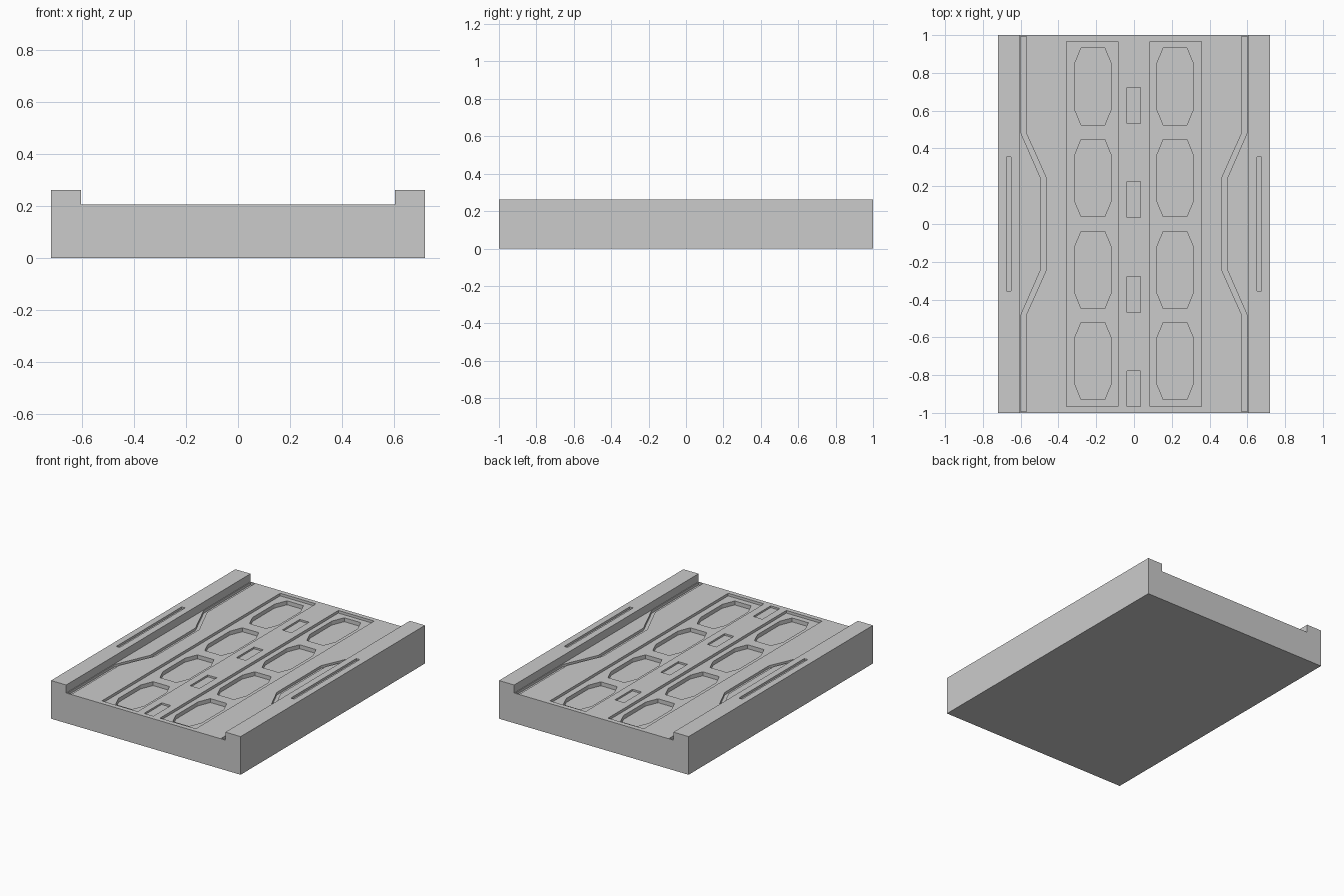
import bpy, bmesh

if "Cube" in bpy.data.objects:
    bpy.data.objects.remove(bpy.data.objects["Cube"])

FLOOR, RAIL = 0.207, 0.262


def prism(bm, pts, z0, z1):
    """Extrude an xy outline from z0 to z1."""
    base = bm.faces.new([bm.verts.new((x, y, z0)) for x, y in pts])
    ext = bmesh.ops.extrude_face_region(bm, geom=[base])
    for v in ext["geom"]:
        if isinstance(v, bmesh.types.BMVert):
            v.co.z = z1


def mirrored(pts):
    return [pts, [(-x, y) for x, y in pts]]


def rect(x0, x1, y0, y1):
    return [(x0, y0), (x1, y0), (x1, y1), (x0, y1)]


def make(name, bm):
    bmesh.ops.recalc_face_normals(bm, faces=bm.faces)
    me = bpy.data.meshes.new(name)
    bm.to_mesh(me)
    bm.free()
    ob = bpy.data.objects.new(name, me)
    bpy.context.collection.objects.link(ob)
    return ob


# Deck with raised side rails, extruded along y
bm = bmesh.new()
profile = [(-0.72, 0), (0.72, 0), (0.72, RAIL), (0.605, RAIL), (0.605, FLOOR),
           (-0.605, FLOOR), (-0.605, RAIL), (-0.72, RAIL)]
face = bm.faces.new([bm.verts.new((x, -1, z)) for x, z in profile])
ext = bmesh.ops.extrude_face_region(bm, geom=[face])
bmesh.ops.translate(bm, vec=(0, 2, 0),
                    verts=[v for v in ext["geom"] if isinstance(v, bmesh.types.BMVert)])
deck = make("floor_deck", bm)

# Shallow recesses: long panels, bent channels, centre slots, rail slots
bm = bmesh.new()
path = [(0.60, -0.992), (0.60, -0.485), (0.495, -0.245),
        (0.495, 0.245), (0.60, 0.485), (0.60, 0.992)]
inner = [(x - 0.032, y * (0.98 if abs(y) < 0.9 else 1)) for x, y in path]
for pts in mirrored(rect(0.085, 0.357, -0.967, 0.967)):
    prism(bm, pts, FLOOR - 0.018, 0.24)
for pts in mirrored(path + inner[::-1]):
    prism(bm, pts, FLOOR - 0.018, 0.24)
for pts in mirrored(rect(0.65, 0.676, -0.355, 0.355)):
    prism(bm, pts, RAIL - 0.015, 0.3)
for y in (-0.872, -0.373, 0.13, 0.627):
    prism(bm, rect(-0.036, 0.034, y - 0.095, y + 0.095), FLOOR - 0.012, 0.24)
shallow = make("shallow_recess_cutter", bm)

# Deep chamfered pockets inside the panels
bm = bmesh.new()
for y in (-0.725, -0.243, 0.243, 0.728):
    x0, x1, h, cx, cy = 0.12, 0.315, 0.204, 0.035, 0.085
    octagon = [(x0 + cx, y - h), (x1 - cx, y - h), (x1, y - h + cy), (x1, y + h - cy),
               (x1 - cx, y + h), (x0 + cx, y + h), (x0, y + h - cy), (x0, y - h + cy)]
    for pts in mirrored(octagon):
        prism(bm, pts, FLOOR - 0.045, 0.24)
pockets = make("pocket_cutter", bm)

# Cut the recesses
for cutter in (shallow, pockets):
    mod = deck.modifiers.new(cutter.name, "BOOLEAN")
    mod.operation = "DIFFERENCE"
    mod.solver = "EXACT"
    mod.object = cutter
    bpy.context.view_layer.objects.active = deck
    bpy.ops.object.modifier_apply(modifier=mod.name)
    bpy.data.objects.remove(cutter)
